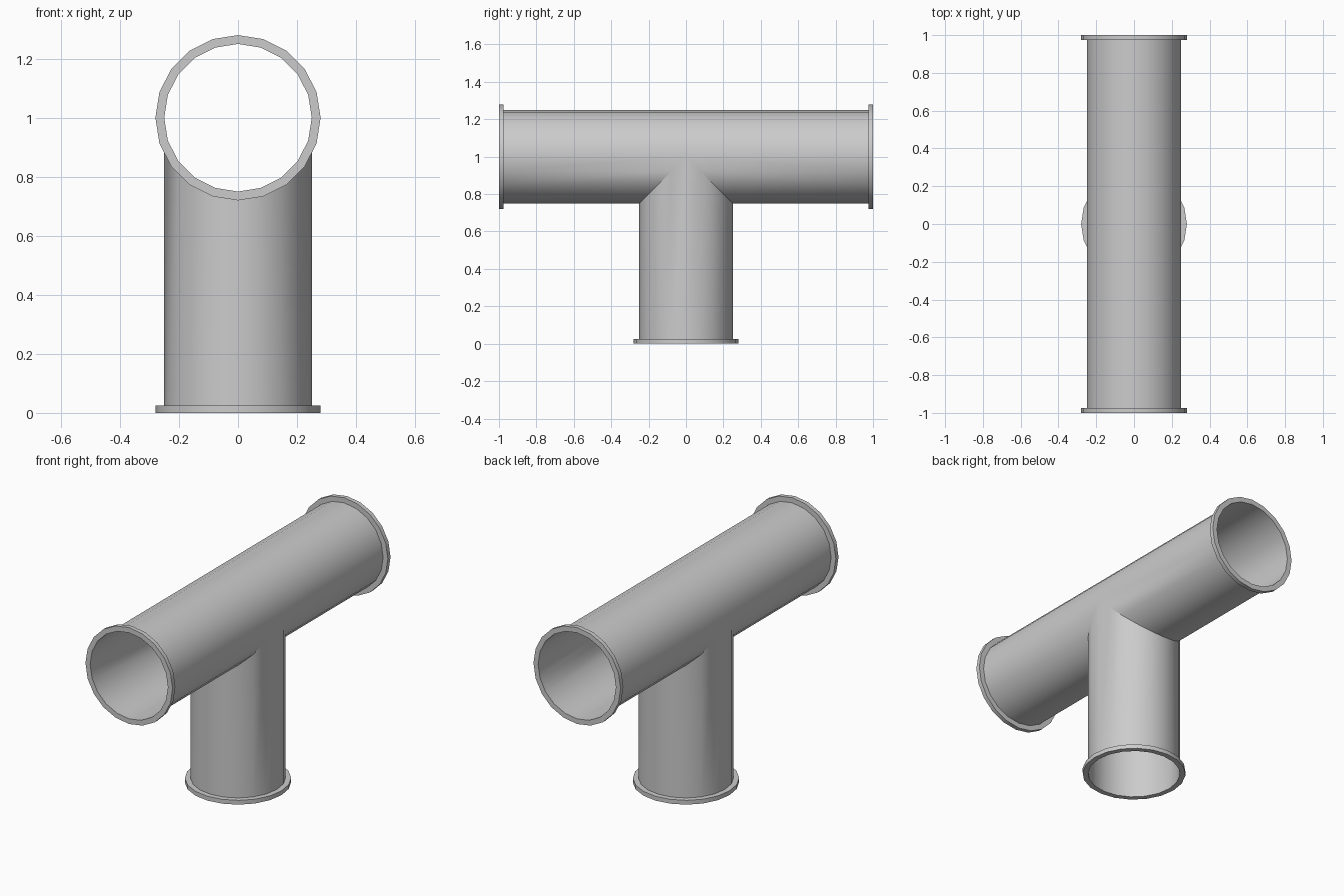
import bpy, bmesh
from math import sin, cos, tau
from mathutils import Vector

if "Cube" in bpy.data.objects:
    bpy.data.objects.remove(bpy.data.objects["Cube"])

N, R, R_FLANGE, THICK, AXIS_Z = 20, 0.25, 0.28, 0.025, 1.0


def ring_loft(bm, rings):
    """Join consecutive closed rings of points with quads."""
    loops = [[bm.verts.new(p) for p in ring] for ring in rings]
    for a, b in zip(loops, loops[1:]):
        for i in range(N):
            j = (i + 1) % N
            bm.faces.new((a[i], a[j], b[j], b[i]))


def finish(bm, name):
    bmesh.ops.remove_doubles(bm, verts=bm.verts, dist=1e-4)
    bmesh.ops.recalc_face_normals(bm, faces=bm.faces)
    mesh = bpy.data.meshes.new(name)
    bm.to_mesh(mesh)
    bm.free()
    obj = bpy.data.objects.new(name, mesh)
    bpy.context.collection.objects.link(obj)
    bpy.ops.object.select_all(action='DESELECT')
    bpy.context.view_layer.objects.active = obj
    obj.select_set(True)
    bpy.ops.object.shade_smooth_by_angle(angle=0.6)
    return obj


angles = [tau * i / N for i in range(N)]

# Tee pipe: three open arms meeting along 45 degree mitre seams
bm = bmesh.new()
for side in (-1, 1):
    end = [(R * cos(a), side, AXIS_Z + R * sin(a)) for a in angles]
    seam = [(R * cos(a), side * max(0, -R * sin(a)), AXIS_Z + R * sin(a)) for a in angles]
    ring_loft(bm, [end, seam])
foot = [(R * cos(a), R * sin(a), 0) for a in angles]
top = [(R * cos(a), R * sin(a), AXIS_Z - abs(R * sin(a))) for a in angles]
ring_loft(bm, [foot, top])
finish(bm, "tee_pipe")


# Flanges: thin collars around each open end
def flange(name, centre, inward, u, v):
    centre, inward, u, v = map(Vector, (centre, inward, u, v))
    profile = [(R, 0), (R_FLANGE, 0), (R_FLANGE, THICK), (R, THICK)]
    bm = bmesh.new()
    ring_loft(bm, [[centre + inward * d + u * (r * cos(a)) + v * (r * sin(a))
                    for a in angles] for r, d in profile])
    # orient faces away from the collar's middle circle
    obj = finish(bm, name)
    front = min(obj.data.polygons, key=lambda p: (p.center - centre).dot(inward))
    if front.normal.dot(inward) > 0:
        obj.data.flip_normals()


flange("front_flange", (0, -1, AXIS_Z), (0, 1, 0), (1, 0, 0), (0, 0, 1))
flange("back_flange", (0, 1, AXIS_Z), (0, -1, 0), (1, 0, 0), (0, 0, 1))
flange("bottom_flange", (0, 0, 0), (0, 0, 1), (1, 0, 0), (0, 1, 0))
